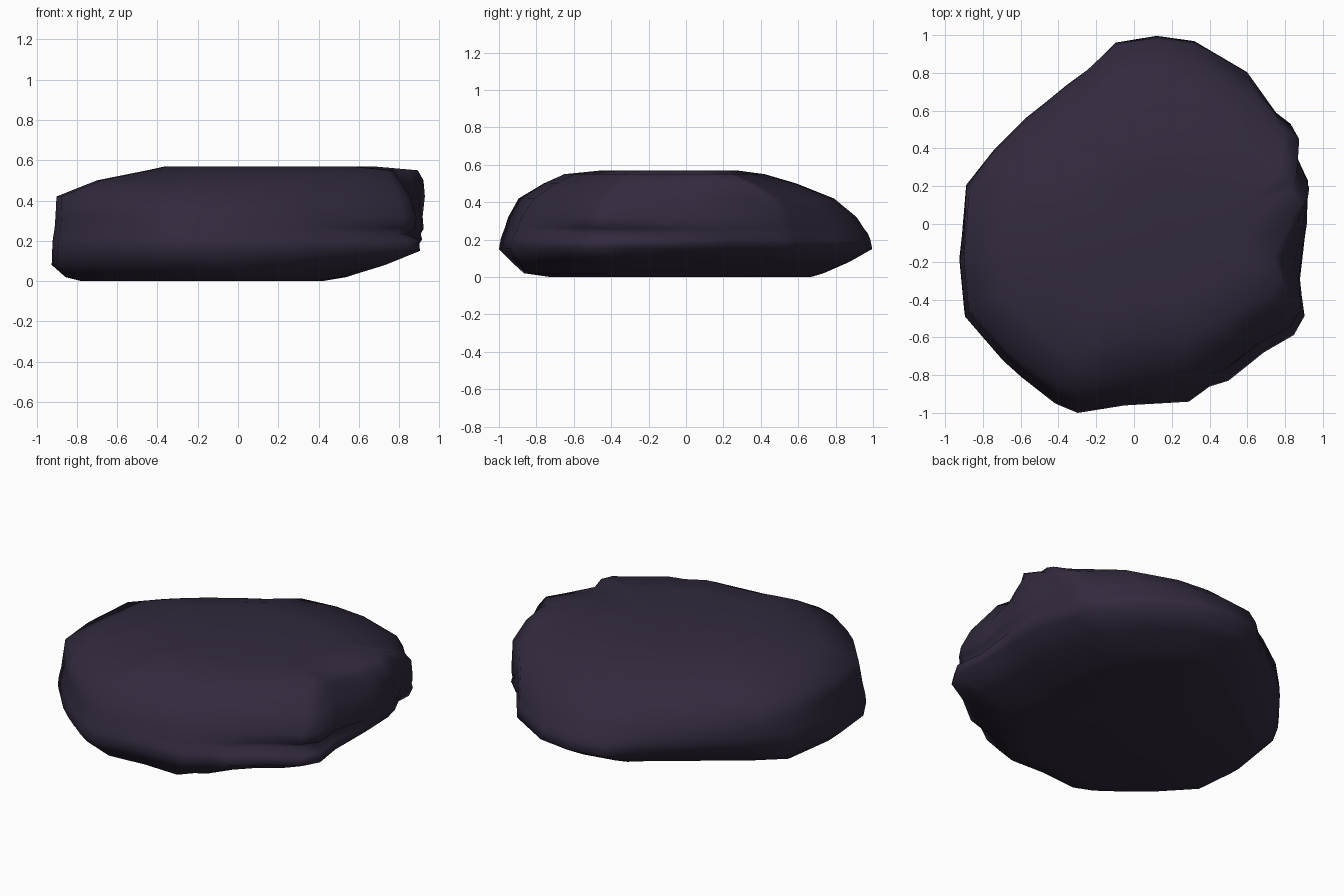
import bpy, bmesh, math

if "Cube" in bpy.data.objects:
    bpy.data.objects.remove(bpy.data.objects["Cube"])

# Widest outline of the rock, seen from above
OUTLINE = [(.12, 1), (.32, .97), (.6, .81), (.75, .6), (.83, .54), (.83, .43), (.92, .24),
           (.92, 0), (.89, -.3), (.91, -.49), (.85, -.59), (.69, -.68), (.5, -.83),
           (.4, -.86), (.29, -.94), (-.05, -.96), (-.3, -1), (-.42, -.95), (-.6, -.81),
           (-.7, -.72), (-.9, -.49), (-.93, -.2), (-.9, .21), (-.75, .4), (-.58, .57),
           (-.36, .75), (-.25, .83), (-.1, .97)]

# Layers: height, then reach to left, right, front, back
LAYERS = [(0, .78, .42, .72, .67), (.02, .86, .54, .86, .74), (.08, .93, .74, .93, .88),
          (.15, .925, .92, 1, 1), (.205, .92, .925, .99, .985), (.235, .915, .91, .98, .97),
          (.26, .91, .92, .97, .95), (.32, .905, .91, .95, .91), (.42, .90, .92, .89, .79),
          (.50, .70, .93, .76, .59), (.55, .45, .91, .65, .42), (.57, .36, .68, .45, .27)]

# Worn hollows (negative = bulges):
# direction in degrees, height, angular spread, height spread, depth
DENTS = [(-25, .235, 20, .025, .06), (-18, .55, 24, .12, .15), (-52, .45, 28, .16, .05),
         (-50, .25, 18, .03, .03), (12, .13, 28, .06, .06), (40, .42, 22, .12, -.06),
         (135, .07, 35, .09, .08), (135, .32, 30, .08, -.04), (-70, .0, 25, .08, -.06),
         (-130, .42, 22, .08, -.02)]


def hollow(x, y, z):
    a = math.degrees(math.atan2(y, x))
    total = 0
    for da, dz, sa, sz, depth in DENTS:
        diff = (a - da + 180) % 360 - 180
        total += depth * math.exp(-(diff / sa) ** 2 - ((z - dz) / sz) ** 2)
    return 1 - total


# Stack the layers into one closed stone
bm = bmesh.new()
rings = []
for z, left, right, front, back in LAYERS:
    ring = []
    for x, y in OUTLINE:
        sx = right / .92 if x > 0 else left / .93
        sy = back if y > 0 else front
        k = hollow(x, y, z)
        ring.append(bm.verts.new((x * sx * k, y * sy * k, z)))
    rings.append(ring)
n = len(OUTLINE)
for low, high in zip(rings, rings[1:]):
    for i in range(n):
        j = (i + 1) % n
        bm.faces.new((low[i], low[j], high[j], high[i]))
caps = [bm.faces.new(rings[0]), bm.faces.new(rings[-1])]
bmesh.ops.poke(bm, faces=caps)
bmesh.ops.recalc_face_normals(bm, faces=bm.faces)
for f in bm.faces:
    f.smooth = True

mesh = bpy.data.meshes.new("flat_rock")
bm.to_mesh(mesh)
bm.free()
rock = bpy.data.objects.new("flat_rock", mesh)
bpy.context.collection.objects.link(rock)

stone = bpy.data.materials.new("dark purple stone")
stone.diffuse_color = (.033, .023, .048, 1)
stone.use_nodes = True
stone.node_tree.nodes["Principled BSDF"].inputs["Base Color"].default_value = stone.diffuse_color
mesh.materials.append(stone)
